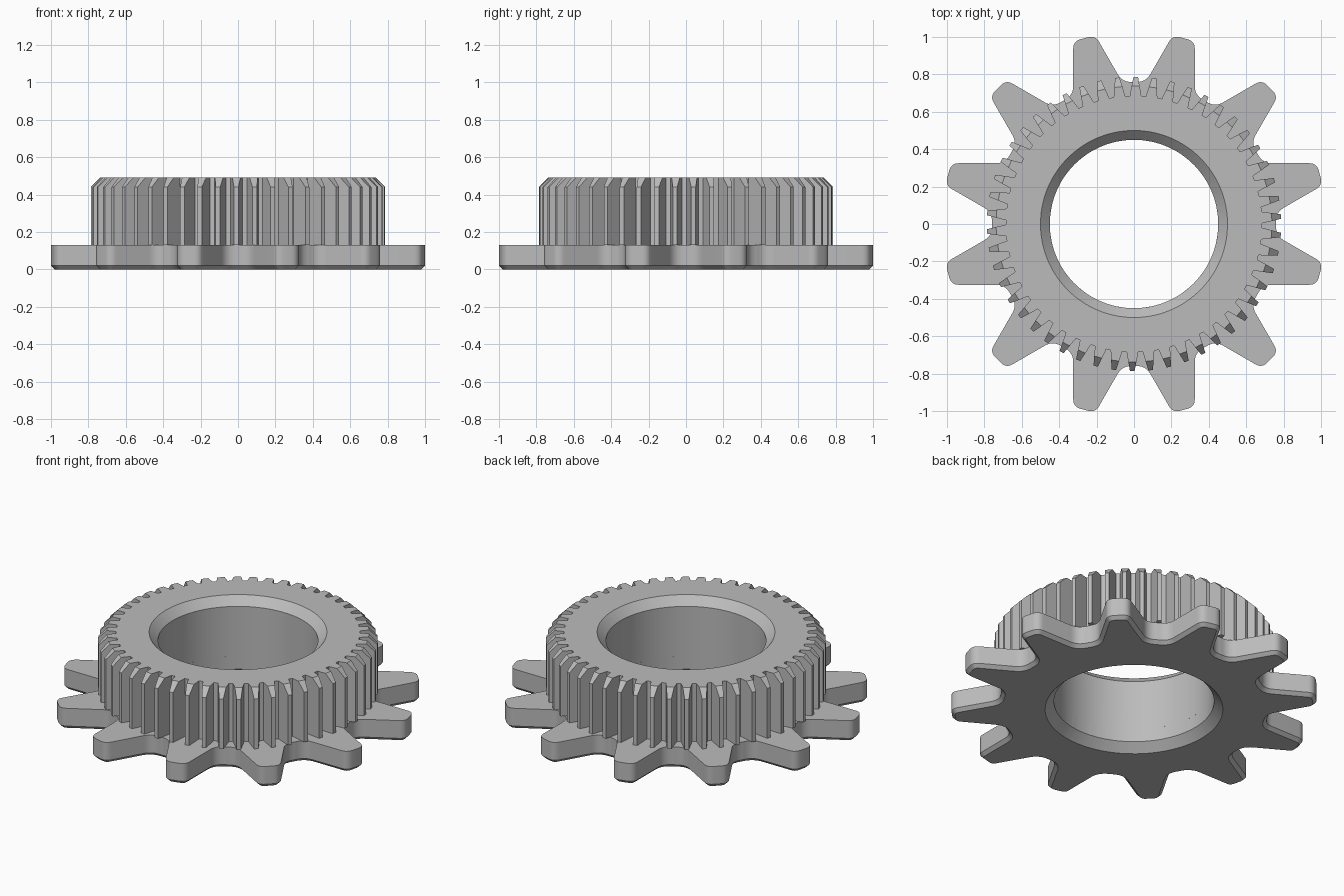
import bpy
import bmesh
import math
from mathutils import Vector

cube = bpy.data.objects.get("Cube")
if cube:
    bpy.data.objects.remove(cube, do_unlink=True)

steel = bpy.data.materials.new("plain grey")
steel.use_nodes = True
grey = (0.5, 0.5, 0.5, 1)
steel.diffuse_color = grey
steel.node_tree.nodes["Principled BSDF"].inputs["Base Color"].default_value = grey

HEIGHT, DISC_TOP = 0.49, 0.13
BORE, BORE_CHAMFER = 0.45, 0.05


def turn(points, count, start):
    """Repeat a one-tooth outline, drawn along +x, around the axis."""
    out = []
    for i in range(count):
        a = start + math.tau * i / count
        c, s = math.cos(a), math.sin(a)
        out += [Vector((p.x * c - p.y * s, p.x * s + p.y * c)) for p in points]
    return out


def round_corners(points, sizes, steps=6):
    """Replace each corner of a closed outline with a short curve."""
    out = []
    for i, p in enumerate(points):
        size = sizes[i % len(sizes)]
        a = p + (points[i - 1] - p).normalized() * size
        b = p + (points[(i + 1) % len(points)] - p).normalized() * size
        for k in range(steps + 1):
            t = k / steps
            out.append(a * (1 - t) ** 2 + p * (2 * t * (1 - t)) + b * t * t)
    return out


def inset(points, amount):
    out = []
    for i, p in enumerate(points):
        d1 = (p - points[i - 1]).normalized()
        d2 = (points[(i + 1) % len(points)] - p).normalized()
        d = d1 + d2
        n = Vector((-d.y, d.x)).normalized()
        out.append(p + n * amount / max(0.5, n.dot(Vector((-d1.y, d1.x)))))
    return out


def at(points, z):
    return [(p.x, p.y, z) for p in points]


def circle(points, radius, z):
    """Circle with one point under each outline point."""
    return at([p.normalized() * radius for p in points], z)


def loft(name, rings):
    """Skin a closed chain of rings, so the part is a solid with a bore."""
    bm = bmesh.new()
    loops = [[bm.verts.new(c) for c in ring] for ring in rings]
    n = len(loops[0])
    for a, b in zip(loops, loops[1:] + loops[:1]):
        for i in range(n):
            j = (i + 1) % n
            bm.faces.new((a[i], a[j], b[j], b[i]))
    bmesh.ops.remove_doubles(bm, verts=bm.verts, dist=0.00005)
    bmesh.ops.recalc_face_normals(bm, faces=bm.faces)
    mesh = bpy.data.meshes.new(name)
    bm.to_mesh(mesh)
    bm.free()
    mesh.materials.append(steel)
    obj = bpy.data.objects.new(name, mesh)
    bpy.context.collection.objects.link(obj)
    bpy.ops.object.select_all(action='DESELECT')
    obj.select_set(True)
    bpy.context.view_layer.objects.active = obj
    bpy.ops.object.shade_smooth_by_angle(angle=math.radians(28))
    return obj


# Sprocket disc: twelve broad tapered teeth, chamfered underneath
TIP, VALLEY = 1.028, 0.76


def flank(x):
    return 0.3365 - 0.268 * x


mid = Vector((VALLEY * math.cos(math.pi / 12), -VALLEY * math.sin(math.pi / 12)))
foot = 0.748
tooth = [mid, Vector((foot, -flank(foot))), Vector((TIP, -flank(TIP))),
         Vector((TIP, flank(TIP))), Vector((foot, flank(foot)))]
disc = round_corners(turn(tooth, 12, math.pi / 12), [0.01, 0.05, 0.04, 0.04, 0.05])
loft("sprocket_disc", [
    at(inset(disc, 0.02), 0),
    at(disc, 0.02),
    at(disc, DISC_TOP),
    circle(disc, BORE, DISC_TOP),
    circle(disc, BORE, BORE_CHAMFER),
    circle(disc, BORE + BORE_CHAMFER, 0)])

# Upper spur gear: fifty fine teeth with chamfered tips
half = [(0.685, 0.031), (0.737, 0.0215), (0.787, 0.012)]
fine = [Vector((x, -y)) for x, y in half] + [Vector((x, y)) for x, y in reversed(half)]
gear = turn(fine, 50, math.pi / 2 - 0.012)
is_tip = [i % 6 in (2, 3) for i in range(len(gear))]
shoulder = [(p.x, p.y, HEIGHT - 0.05 if tip else HEIGHT) for p, tip in zip(gear, is_tip)]
# On the top face each tip falls back onto its neighbouring flank point
top = [gear[i + (-1 if i % 6 == 2 else 1)] if tip else gear[i]
       for i, tip in enumerate(is_tip)]
loft("spur_gear", [
    at(gear, DISC_TOP),
    shoulder,
    at(top, HEIGHT),
    circle(top, BORE + BORE_CHAMFER, HEIGHT),
    circle(top, BORE, HEIGHT - BORE_CHAMFER),
    circle(gear, BORE, DISC_TOP)])
